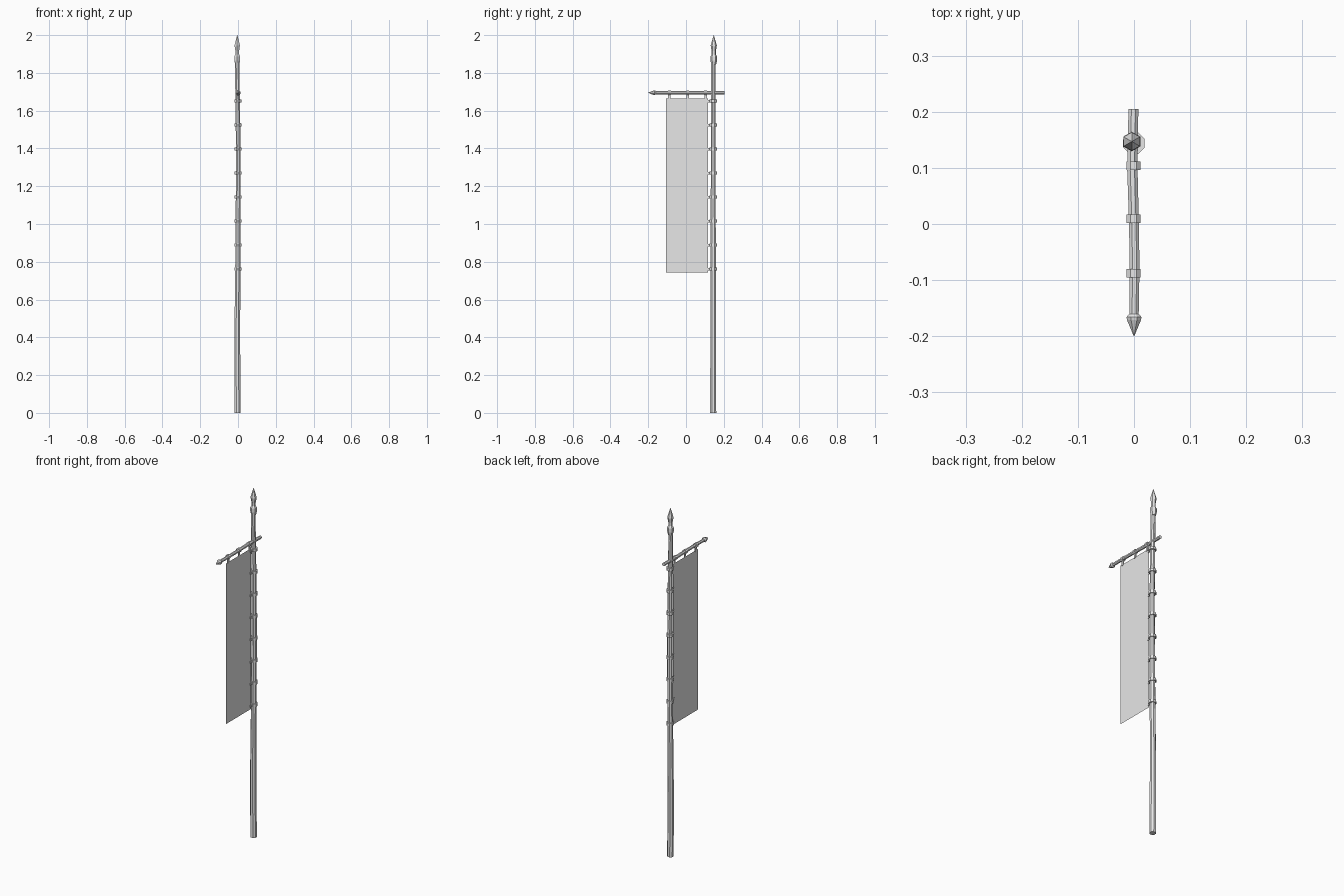
import bpy, bmesh, math
from mathutils import Vector

old = bpy.data.objects.get("Cube")
if old:
    bpy.data.objects.remove(old)

grey = bpy.data.materials.new("light_grey")
grey.use_nodes = True
grey.diffuse_color = (0.8, 0.8, 0.8, 1)
grey.node_tree.nodes["Principled BSDF"].inputs["Base Color"].default_value = (0.8, 0.8, 0.8, 1)


def finish(name, bm):
    bmesh.ops.recalc_face_normals(bm, faces=bm.faces)
    mesh = bpy.data.meshes.new(name)
    bm.to_mesh(mesh)
    bm.free()
    mesh.materials.append(grey)
    obj = bpy.data.objects.new(name, mesh)
    bpy.context.collection.objects.link(obj)
    return obj


def loft(name, stations, axis, sides):
    """Skin polygon rings (centre, radius) stacked along the y or z axis."""
    bm = bmesh.new()
    u = Vector((1, 0, 0))
    v = Vector((0, 1, 0)) if axis == "z" else Vector((0, 0, 1))
    rings = []
    for centre, radius in stations:
        ring = []
        for i in range(sides):
            a = math.tau * (i + 0.5) / sides
            ring.append(bm.verts.new(Vector(centre) + radius * (u * math.cos(a) + v * math.sin(a))))
        rings.append(ring)
    for low, high in zip(rings, rings[1:]):
        for i in range(sides):
            j = (i + 1) % sides
            bm.faces.new((low[i], low[j], high[j], high[i]))
    bm.faces.new(rings[0])
    bm.faces.new(rings[-1])
    return finish(name, bm)


def box(name, centre, size):
    bm = bmesh.new()
    bmesh.ops.create_cube(bm, size=1)
    for vert in bm.verts:
        vert.co = Vector([c + s * p for c, s, p in zip(centre, size, vert.co)])
    return finish(name, bm)


POLE_Y, BAR_Z = 0.144, 1.695

# Slightly crooked, tapering pole: height, x drift, radius
pole = [(0, -0.002, 0.0175), (0.4, -0.004, 0.0165), (0.75, -0.001, 0.015),
        (1.05, 0.001, 0.0145), (1.35, 0.002, 0.0135), (1.6, -0.001, 0.013), (1.86, -0.005, 0.0125)]
loft("pole", [((x, POLE_Y, z), r) for z, x, r in pole], "z", 8)

# Collar and pointed finial
finial = [(1.845, 0.0125), (1.865, 0.0175), (1.888, 0.0175), (1.898, 0.011),
          (1.915, 0.011), (1.945, 0.0165), (2.0, 0.0006)]
loft("finial", [((-0.004, POLE_Y + 0.003, z), r) for z, r in finial], "z", 6)

# Crooked crossbar with a pointed end
bar = [(0.205, -0.001, 0.0095), (0.1, -0.003, 0.01), (0.0, 0, 0.0095),
       (-0.08, 0.001, 0.0095), (-0.165, 0, 0.009)]
loft("crossbar", [((x, y, BAR_Z), r) for y, x, r in bar], "y", 8)
tip = [(-0.16, 0.009), (-0.166, 0.0145), (-0.171, 0.0135), (-0.2, 0.0005)]
loft("crossbar_tip", [((0, y, BAR_Z), r) for y, r in tip], "y", 8)

# Loops on the crossbar, each with a strap down to the cloth
for n, y in enumerate((-0.088, 0.009, 0.104)):
    loft(f"crossbar_loop_{n}", [((-0.001, y + d, BAR_Z), 0.0133) for d in (-0.0075, 0.0075)], "y", 8)
    box(f"hanging_strap_{n}", (0, y, 1.673), (0.005, 0.013, 0.03))

# Bands around the pole, each tied to the edge of the cloth
for n in range(8):
    z = 1.65 - n * 0.127
    loft(f"pole_band_{n}", [((0, POLE_Y, z + d), 0.0205) for d in (-0.008, 0.008)], "z", 8)
    box(f"band_tie_{n}", (0, 0.12, z), (0.005, 0.02, 0.014))

# Flat banner cloth
bm = bmesh.new()
corners = [(0, -0.107, 0.743), (0, 0.117, 0.743), (0, 0.117, 1.664), (0, -0.107, 1.664)]
bm.faces.new([bm.verts.new(c) for c in corners])
finish("banner_cloth", bm)
